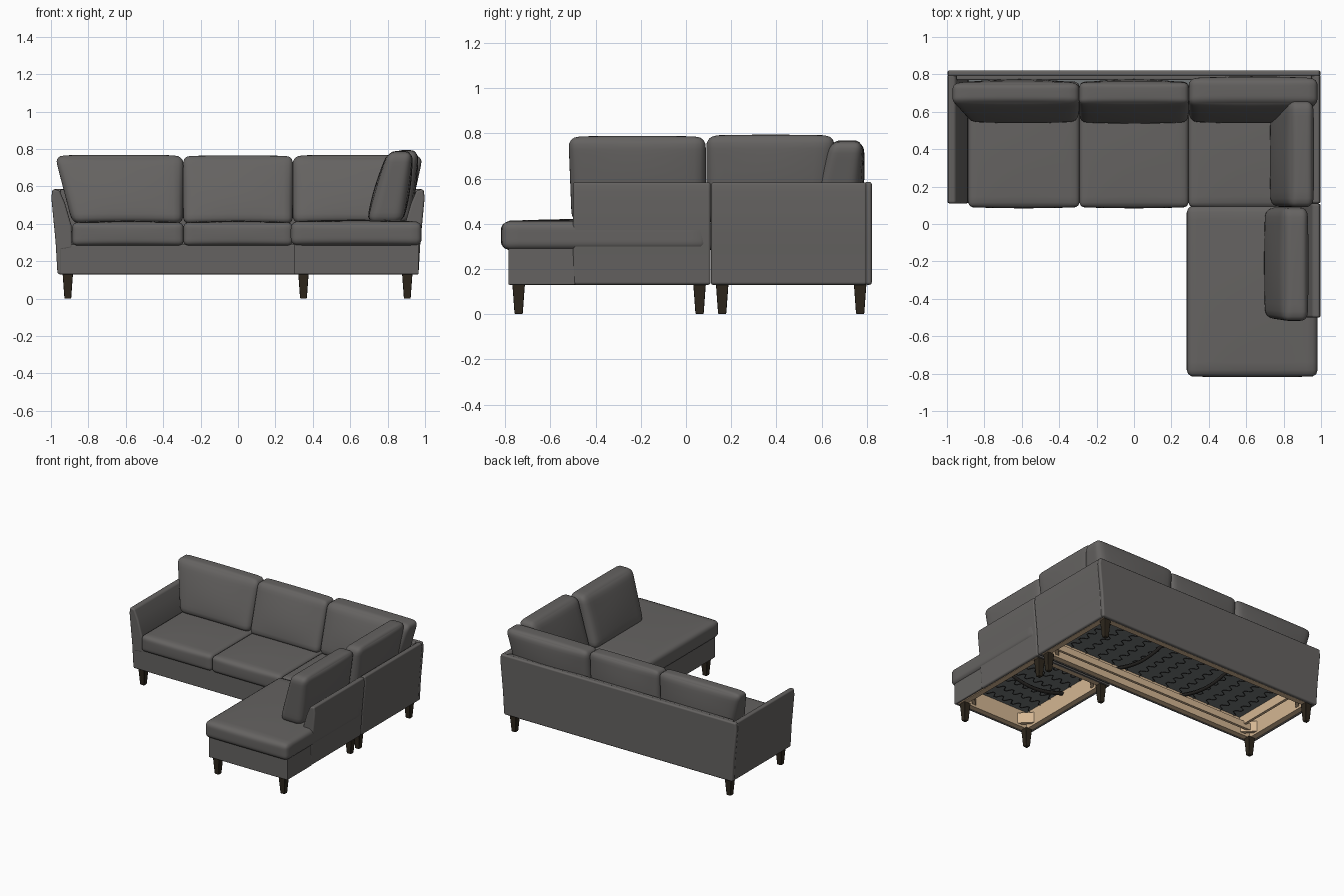
import bpy, bmesh, math
from mathutils import Vector

if "Cube" in bpy.data.objects:
    bpy.data.objects.remove(bpy.data.objects["Cube"])


def material(name, rgb):
    m = bpy.data.materials.new(name)
    m.diffuse_color = (*rgb, 1)
    m.use_nodes = True
    m.node_tree.nodes["Principled BSDF"].inputs["Base Color"].default_value = m.diffuse_color
    return m


FABRIC = material("charcoal fabric", (0.130, 0.124, 0.120))
LEG = material("dark brown wood", (0.027, 0.020, 0.012))
WOOD = material("pale frame wood", (0.66, 0.47, 0.29))
CLOTH = material("slate lining", (0.17, 0.185, 0.19))
STEEL = material("black steel", (0.022, 0.02, 0.018))


def finish(name, bm, mat, bevel=0, segments=3, smooth=True):
    bmesh.ops.recalc_face_normals(bm, faces=bm.faces)
    me = bpy.data.meshes.new(name)
    bm.to_mesh(me)
    bm.free()
    me.materials.append(mat)
    ob = bpy.data.objects.new(name, me)
    bpy.context.collection.objects.link(ob)
    if smooth:
        me.shade_smooth()
    if bevel:
        b = ob.modifiers.new("bevel", 'BEVEL')
        b.width, b.segments, b.harden_normals = bevel, segments, True
        b.limit_method, b.angle_limit = 'ANGLE', math.radians(50)
    return ob


def prism(name, pts, y0, y1, mat, bevel=0):
    """Extrude an x-z outline along y."""
    bm = bmesh.new()
    face = bm.faces.new([bm.verts.new((x, y0, z)) for x, z in pts])
    ext = bmesh.ops.extrude_face_region(bm, geom=[face])["geom"]
    bmesh.ops.translate(bm, vec=(0, y1 - y0, 0),
                        verts=[v for v in ext if isinstance(v, bmesh.types.BMVert)])
    return finish(name, bm, mat, bevel, smooth=bevel > 0)


def box(name, x0, x1, y0, y1, z0, z1, mat, bevel=0):
    return prism(name, [(x0, z0), (x1, z0), (x1, z1), (x0, z1)], y0, y1, mat, bevel)


def cushion(name, low, high, z0, z1, r, puff=(0, 0, 0)):
    """Rounded, puffed box between a bottom and a top rectangle (x0, x1, y0, y1)."""
    size = Vector(((low[1] - low[0] + high[1] - high[0]) / 2,
                   (low[3] - low[2] + high[3] - high[2]) / 2, z1 - z0))
    half = size / 2
    bm = bmesh.new()
    bmesh.ops.create_cube(bm, size=2)
    bmesh.ops.subdivide_edges(bm, edges=bm.edges, cuts=15, use_grid_fill=True)
    for v in bm.verts:
        u = [math.sin(c * math.pi / 2) for c in v.co]
        p = Vector([u[i] * half[i] for i in range(3)])
        core = Vector([max(-half[i] + r, min(half[i] - r, p[i])) for i in range(3)])
        d = p - core
        if d.length > 1e-6:
            p = core + d.normalized() * r
        for i in range(3):
            j, k = (i + 1) % 3, (i + 2) % 3
            if abs(v.co[i]) > 0.999:
                p[i] += math.copysign(puff[i], v.co[i]) * (1 - u[j] ** 2) * (1 - u[k] ** 2)
        f = [p[i] / size[i] + 0.5 for i in range(3)]
        rc = [a + (b - a) * f[2] for a, b in zip(low, high)]
        v.co = (rc[0] + (rc[1] - rc[0]) * f[0], rc[2] + (rc[3] - rc[2]) * f[1],
                z0 + (z1 - z0) * f[2])
    return finish(name, bm, FABRIC)


def tube(name, lines, radius, mat):
    cu = bpy.data.curves.new(name, 'CURVE')
    cu.dimensions = '3D'
    cu.bevel_depth, cu.bevel_resolution = radius, 0
    for pts in lines:
        s = cu.splines.new('POLY')
        s.points.add(len(pts) - 1)
        for q, p in zip(s.points, pts):
            q.co = (*p, 1)
    ob = bpy.data.objects.new(name, cu)
    bpy.context.collection.objects.link(ob)
    cu.materials.append(mat)
    bpy.ops.object.select_all(action='DESELECT')
    ob.select_set(True)
    bpy.context.view_layer.objects.active = ob
    bpy.ops.object.convert(target='MESH')


# Flared arms and back panel
flare = [(0.965, 0.13), (0.975, 0.3), (0.998, 0.54), (0.992, 0.585)]
arm = flare + [(0.955, 0.58), (0.925, 0.51), (0.89, 0.39), (0.885, 0.27), (0.94, 0.26), (0.94, 0.13)]
prism("left_arm", [(-x, z) for x, z in arm], 0.11, 0.80, FABRIC, 0.012)
prism("right_arm", arm, 0.1105, 0.80, FABRIC, 0.012)
prism("chaise_arm", arm, -0.50, 0.109, FABRIC, 0.012)
prism("back_panel", flare + [(-x, z) for x, z in reversed(flare)], 0.79, 0.822, FABRIC, 0.012)
box("back_panel_lining", -0.95, 0.95, 0.77, 0.80, 0.27, 0.583, FABRIC, 0.008)

# Upholstered base walls
box("main_front_wall", -0.96, 0.96, 0.112, 0.13, 0.13, 0.29, FABRIC, 0.006)
box("chaise_left_wall", 0.302, 0.32, -0.785, 0.10, 0.13, 0.30, FABRIC, 0.006)
box("chaise_front_wall", 0.302, 0.966, -0.785, -0.767, 0.13, 0.30, FABRIC, 0.006)
box("chaise_right_wall", 0.948, 0.966, -0.785, -0.49, 0.13, 0.30, FABRIC, 0.006)
box("chaise_rear_wall", 0.31, 0.95, 0.085, 0.10, 0.13, 0.29, FABRIC)

# Seat cushions
for name, x0, x1 in (("seat_left", -0.887, -0.291), ("seat_middle", -0.292, 0.292),
                     ("seat_corner", 0.291, 0.94)):
    rect = (x0, x1, 0.09, 0.76)
    cushion(name, rect, rect, 0.283, 0.407, 0.028, (0, 0.006, 0.01))
rect = (0.282, 0.982, -0.815, 0.097)
cushion("chaise_seat", rect, rect, 0.284, 0.412, 0.036, (0, 0.004, 0.01))

# Leaning back cushions
cushion("back_cushion_left", (-0.885, -0.293, 0.535, 0.75), (-0.98, -0.291, 0.645, 0.758),
        0.40, 0.765, 0.045, (0, 0.02, 0.004))
cushion("back_cushion_middle", (-0.293, 0.293, 0.535, 0.75), (-0.293, 0.293, 0.645, 0.758),
        0.40, 0.762, 0.035, (0, 0.02, 0.004))
cushion("back_cushion_corner", (0.292, 0.91, 0.535, 0.75), (0.292, 0.99, 0.64, 0.785),
        0.40, 0.765, 0.045, (0, 0.02, 0.004))
cushion("side_cushion_rear", (0.72, 0.91, 0.09, 0.62), (0.835, 0.965, 0.09, 0.66),
        0.40, 0.79, 0.045, (0.015, 0, 0.004))
cushion("side_cushion_chaise", (0.69, 0.88, -0.505, 0.088), (0.80, 0.935, -0.52, 0.088),
        0.405, 0.785, 0.045, (0.015, 0, 0.004))

# Timber rails and corner blocks under each unit
for unit, x0, x1, y0, y1 in (("main", -0.942, 0.942, 0.128, 0.793),
                             ("chaise", 0.318, 0.942, -0.769, 0.087)):
    w = 0.042
    box(unit + "_front_rail", x0, x1, y0, y0 + w, 0.133, 0.265, WOOD)
    box(unit + "_back_rail", x0, x1, y1 - w, y1, 0.133, 0.265, WOOD)
    box(unit + "_left_rail", x0, x0 + w, y0 + w, y1 - w, 0.133, 0.265, WOOD)
    box(unit + "_right_rail", x1 - w, x1, y0 + w, y1 - w, 0.133, 0.265, WOOD)
    for cx, sx in ((x0 + w, 1), (x1 - w, -1)):
        for cy, sy in ((y0 + w, 1), (y1 - w, -1)):
            block = box(unit + "_corner_block", -0.06, 0.06, -0.012, 0.012, 0.15, 0.23, WOOD)
            block.location = (cx + sx * 0.032, cy + sy * 0.032, 0)
            block.rotation_euler.z = -sx * sy * math.pi / 4
    box(unit + "_lining", x0, x1, y0, y1, 0.262, 0.285, CLOTH)
box("main_inner_rail", -0.89, 0.89, 0.20, 0.22, 0.16, 0.21, WOOD)
box("main_cross_rail", -0.83, -0.81, 0.17, 0.75, 0.19, 0.26, WOOD)


# Zigzag springs under the lining
def zigzag(start, end, offset, along_x):
    n = 28
    pts = []
    for i in range(n + 1):
        a = start + (end - start) * i / n
        b = offset + (0.02 if (i // 2) % 2 else -0.02)
        pts.append((a, b, 0.255) if along_x else (b, a, 0.255))
    return pts


tube("main_springs", [zigzag(0.17, 0.75, -0.74 + i * 0.122, False) for i in range(14)],
     0.0024, STEEL)
tube("chaise_springs", [zigzag(0.36, 0.90, -0.67 + i * 0.11, True) for i in range(7)],
     0.0024, STEEL)

# Bowed steel braces
bow = [(i / 12, 0.245 - 0.055 * math.sin(math.pi * i / 12)) for i in range(13)]
tube("main_braces", [[(x, 0.17 + 0.58 * t, z) for t, z in bow] for x in (-0.29, 0.29)],
     0.016, STEEL)
tube("chaise_brace", [[(0.36 + 0.54 * t, -0.34, z) for t, z in bow]], 0.016, STEEL)

# Tapered legs
for x, y in ((-0.91, 0.16), (0.905, 0.16), (-0.91, 0.77), (0.905, 0.77),
             (0.35, -0.74), (0.905, -0.74), (0.35, 0.06), (0.905, 0.06)):
    bm = bmesh.new()
    bmesh.ops.create_cube(bm, size=1)
    for v in bm.verts:
        h = 0.028 if v.co.z > 0 else 0.018
        v.co = (x + math.copysign(h, v.co.x), y + math.copysign(h, v.co.y),
                0.137 if v.co.z > 0 else 0)
    finish("leg", bm, LEG, 0.006, 2)
